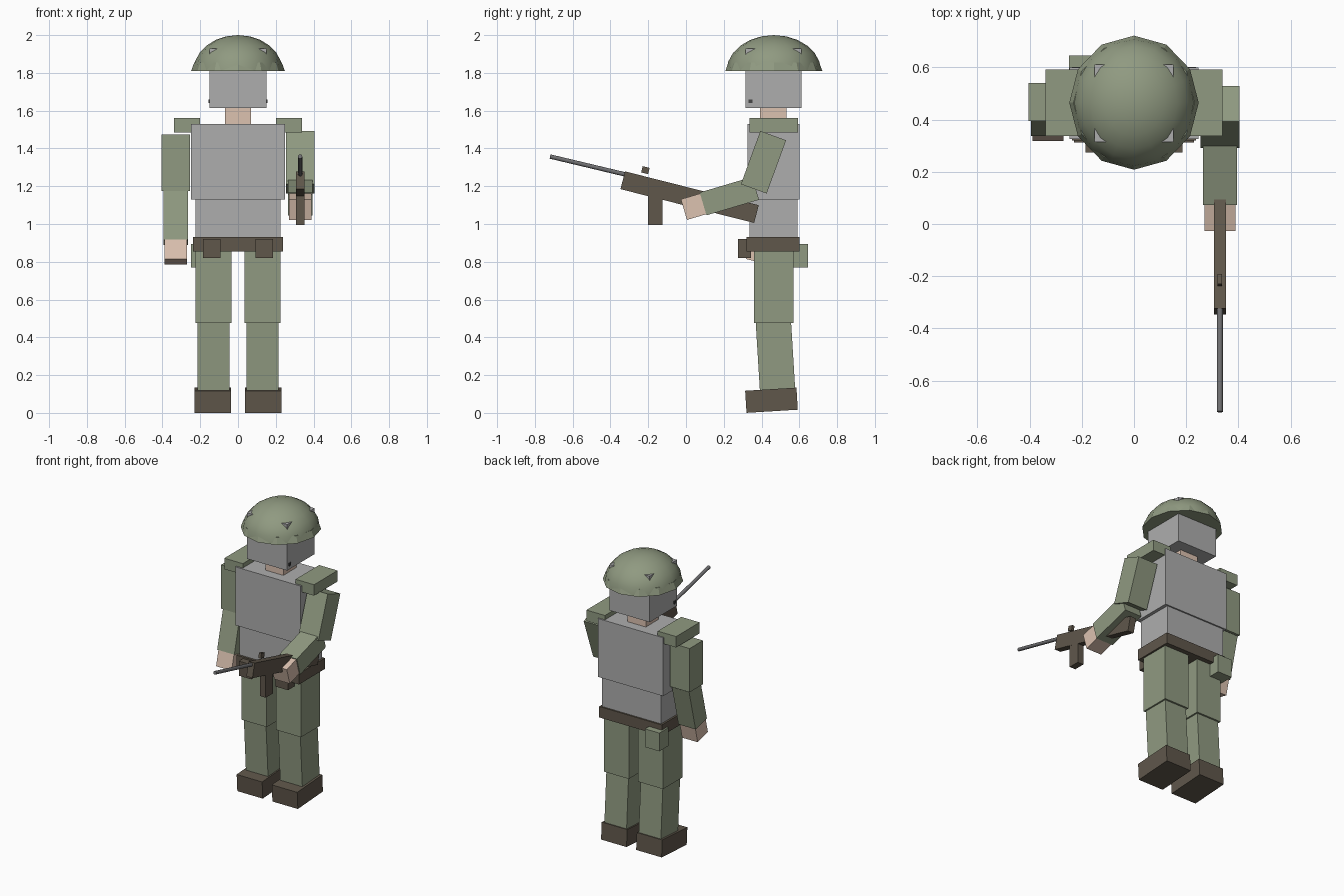
import bpy, math
from mathutils import Matrix, Vector

if "Cube" in bpy.data.objects:
    bpy.data.objects.remove(bpy.data.objects["Cube"])


def srgb(r, g, b):
    return [((c / 255 + 0.055) / 1.055) ** 2.4 for c in (r, g, b)] + [1.0]


def material(name, *rgb):
    m = bpy.data.materials.new(name)
    m.diffuse_color = srgb(*rgb)
    m.use_nodes = True
    m.node_tree.nodes["Principled BSDF"].inputs["Base Color"].default_value = m.diffuse_color
    return m


GREEN = material("olive_green", 144, 154, 129)
GREY = material("plain_grey", 174, 174, 174)
BROWN = material("dark_brown", 96, 87, 75)
SKIN = material("skin", 220, 194, 176)
METAL = material("gun_metal", 112, 112, 114)
DARK = material("dark_grey", 70, 70, 70)


def finish(name, mat):
    ob = bpy.context.object
    ob.name = name
    ob.data.materials.append(mat)
    return ob


def box(name, center, size, mat, tilt=0.0):
    """Box with a tilt about the x axis, in degrees."""
    bpy.ops.mesh.primitive_cube_add(size=1)
    ob = finish(name, mat)
    ob.data.transform(Matrix.Translation(center)
                      @ Matrix.Rotation(math.radians(tilt), 4, 'X')
                      @ Matrix.Diagonal((*size, 1)))
    return ob


def limb(name, joint, start, end, width, depth, mat, tilt):
    """Box hanging from a joint, covering start..end along the swung direction."""
    rot = Matrix.Rotation(math.radians(tilt), 3, 'X')
    center = Vector(joint) + rot @ Vector((0, 0, -(start + end) / 2))
    return box(name, center, (width, depth, end - start), mat, tilt)


# Torso, neck and head
box("chest", (0, 0.463, 1.33), (0.495, 0.275, 0.40), GREY)
box("abdomen", (0, 0.463, 1.03), (0.45, 0.255, 0.22), GREY)
box("neck", (0, 0.463, 1.575), (0.137, 0.14, 0.11), SKIN)
box("head", (0, 0.463, 1.7725), (0.304, 0.296, 0.315), GREY)
box("chin_strap_stud", (0, 0.341, 1.65), (0.314, 0.02, 0.02), DARK)

# Helmet rim: closed twelve-sided band, narrower at the top
bpy.ops.mesh.primitive_cone_add(vertices=12, radius1=1, radius2=0.935, depth=0.045)
rim = finish("helmet_rim", GREEN)
rim.data.transform(Matrix.Translation((0, 0.465, 1.8325))
                   @ Matrix.Diagonal((0.248, 0.257, 1, 1))
                   @ Matrix.Rotation(math.radians(0), 4, 'Z'))

# Helmet dome: upper half of a smooth ellipsoid
bpy.ops.mesh.primitive_uv_sphere_add(segments=16, ring_count=12, radius=1)
dome = finish("helmet_dome", GREEN)
for v in dome.data.vertices:
    v.co.z = max(v.co.z, 0.02)
dome.data.transform(Matrix.Translation((0, 0.465, 1.81))
                    @ Matrix.Diagonal((0.236, 0.25, 0.19, 1)))
bpy.ops.object.shade_smooth_by_angle(angle=math.radians(50))

# Belt and gear
box("belt", (0, 0.461, 0.8925), (0.475, 0.28, 0.075), BROWN)
box("canteen", (-0.195, 0.595, 0.832), (0.11, 0.10, 0.125), GREEN)

# Mirrored parts
for side, s in (("left", -1), ("right", 1)):
    box(side + "_belt_pouch", (s * 0.139, 0.31, 0.87), (0.095, 0.07, 0.10), BROWN)
    box(side + "_shoulder_pad", (s * 0.27, 0.465, 1.5225), (0.14, 0.255, 0.075), GREEN)
    box(side + "_thigh", (s * 0.13, 0.465, 0.67), (0.19, 0.208, 0.39), GREEN)
    limb(side + "_shin", (s * 0.13, 0.463, 0.475), -0.01, 0.37, 0.168, 0.187, GREEN, 3.5)
    box(side + "_boot", (s * 0.133, 0.4525, 0.067), (0.193, 0.272, 0.117), BROWN, 3.5)

# Arms: elbow position, upper arm tilt, forearm tilt
for side, x, elbow, up, low in (("left", -0.33, (0.467, 1.175), 0, -14),
                                ("right", 0.33, (0.359, 1.186), -20, -73.5)):
    joint = (x, *elbow)
    limb(side + "_upper_arm", joint, -0.30, 0.0, 0.15, 0.145, GREEN, up)
    limb(side + "_forearm", joint, -0.01, 0.28, 0.13, 0.126, GREEN, low)
    limb(side + "_hand", joint, 0.27, 0.386, 0.118, 0.114, SKIN, low)

# Rifle
GX, TILT = 0.329, -14.2
box("rifle_body", (GX, 0.019, 1.142), (0.046, 0.73, 0.097), BROWN, TILT)
box("rifle_magazine", (GX, -0.163, 1.10), (0.045, 0.078, 0.21), BROWN)
box("rifle_sight", (GX, -0.215, 1.285), (0.018, 0.038, 0.034), BROWN, TILT)
bpy.ops.mesh.primitive_cylinder_add(vertices=12, radius=0.0115, depth=0.46)
barrel = finish("rifle_barrel", METAL)
barrel.data.transform(Matrix.Translation((GX, -0.496, 1.304))
                      @ Matrix.Rotation(math.radians(90 - 13.4), 4, 'X'))
bpy.ops.object.shade_smooth_by_angle(angle=math.radians(40))
